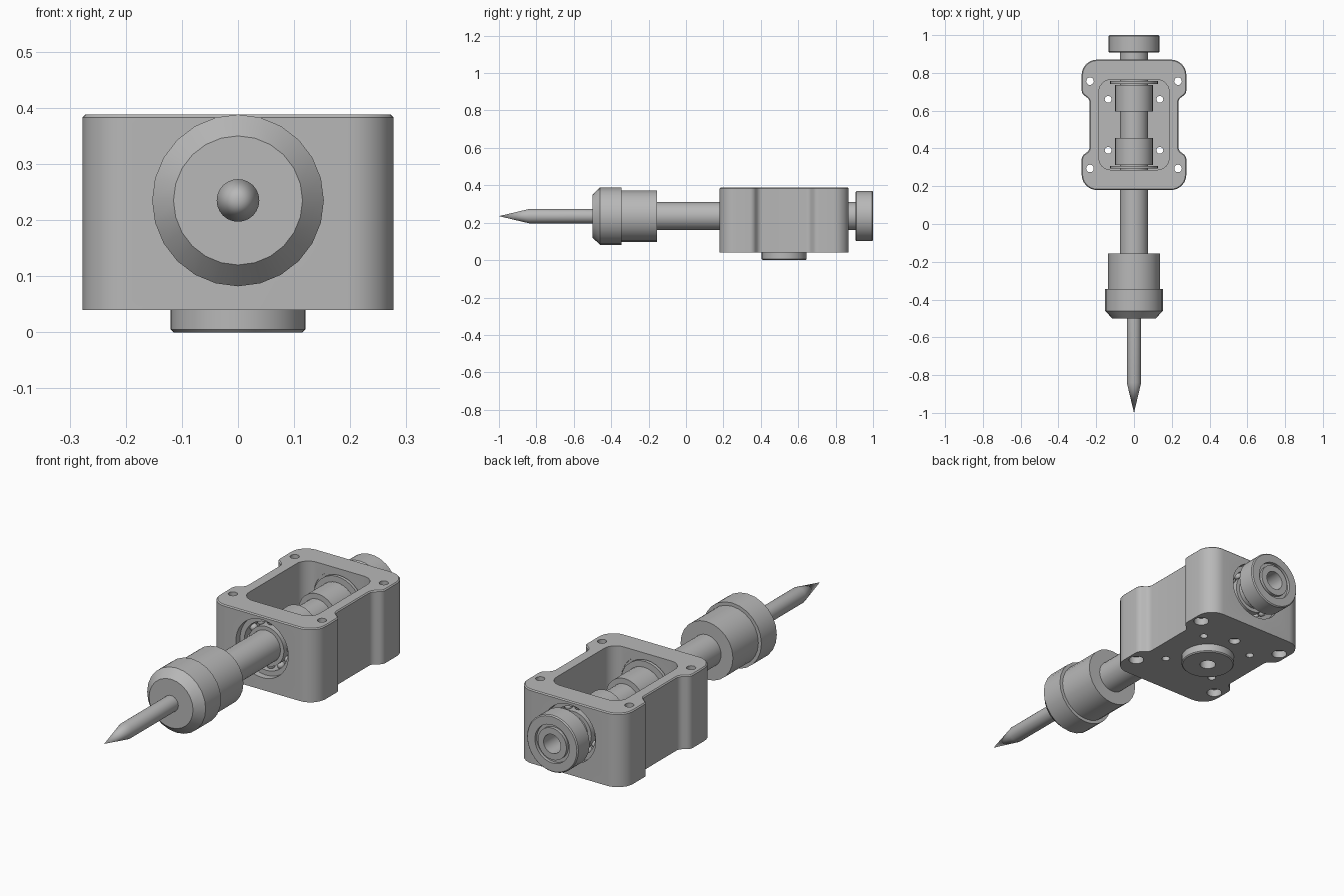
import bpy, bmesh, math
from mathutils import Vector, Matrix

cube = bpy.data.objects.get("Cube")
if cube:
    bpy.data.objects.remove(cube, do_unlink=True)

AXIS_Z = 0.235     # height of the spindle axis
MID_Y = 0.525      # centre of the housing
BASE = 0.04        # underside of the housing
TOP = 0.388
FLOOR = 0.085

steel = bpy.data.materials.new("machined grey")
steel.use_nodes = True
GREY = (0.48, 0.48, 0.48, 1)
steel.diffuse_color = GREY
steel.node_tree.nodes["Principled BSDF"].inputs["Base Color"].default_value = GREY


def finish(name, bm):
    bmesh.ops.remove_doubles(bm, verts=bm.verts, dist=1e-5)
    bmesh.ops.recalc_face_normals(bm, faces=bm.faces)
    mesh = bpy.data.meshes.new(name)
    bm.to_mesh(mesh)
    bm.free()
    mesh.materials.append(steel)
    ob = bpy.data.objects.new(name, mesh)
    bpy.context.collection.objects.link(ob)
    return ob


def smooth(ob):
    bpy.ops.object.select_all(action='DESELECT')
    ob.select_set(True)
    bpy.context.view_layer.objects.active = ob
    bpy.ops.object.shade_smooth_by_angle(angle=math.radians(30))


def lathe(name, profile, axis='Y', at=(0, 0, 0), sides=32, ring=False):
    """Revolve (radius, distance) points around an axis."""
    bm = bmesh.new()
    rows = []
    for r, t in profile:
        row = []
        for i in range(sides):
            a = math.tau * i / sides
            u, v = r * math.cos(a), r * math.sin(a)
            co = (u, t, v) if axis == 'Y' else (u, v, t)
            row.append(bm.verts.new(Vector(co) + Vector(at)))
        rows.append(row)
    pairs = list(zip(rows, rows[1:]))
    if ring:
        pairs.append((rows[-1], rows[0]))
    for p, q in pairs:
        for i in range(sides):
            j = (i + 1) % sides
            bm.faces.new((p[i], p[j], q[j], q[i]))
    return finish(name, bm)


def rod(name, r, t0, t1, **kw):
    return lathe(name, [(0, t0), (r, t0), (r, t1), (0, t1)], **kw)


def tube(name, r0, r1, t0, t1, **kw):
    return lathe(name, [(r0, t0), (r1, t0), (r1, t1), (r0, t1)], ring=True, **kw)


def filleted(corners, steps=6):
    """Round the corners (x, y, radius) of a closed outline."""
    out = []
    for i, (x, y, r) in enumerate(corners):
        p = Vector((x, y))
        a = (Vector(corners[i - 1][:2]) - p).normalized()
        b = (Vector(corners[(i + 1) % len(corners)][:2]) - p).normalized()
        half = a.angle(b) / 2
        c = p + (a + b).normalized() * r / math.sin(half)
        d = r / math.tan(half)
        s, e = p + a * d - c, p + b * d - c
        out += [c + s.lerp(e, k / steps).normalized() * r for k in range(steps + 1)]
    return out


def mirrored(quadrant):
    """Complete an outline from its first-quadrant corners."""
    right = [(x, -y, r) for x, y, r in reversed(quadrant)] + quadrant
    return right + [(-x, y, r) for x, y, r in reversed(right)]


def prism(name, corners, z0, z1, chamfer=0):
    bm = bmesh.new()
    base = bm.faces.new([bm.verts.new((p.x, p.y + MID_Y, z0)) for p in filleted(corners)])
    ext = bmesh.ops.extrude_face_region(bm, geom=[base], use_keep_orig=True)
    top = [v for v in ext["geom"] if isinstance(v, bmesh.types.BMVert)]
    bmesh.ops.translate(bm, verts=top, vec=(0, 0, z1 - z0))
    if chamfer:
        rim = [e for e in bm.edges if all(abs(v.co.z - z1) < 1e-6 for v in e.verts)]
        bmesh.ops.bevel(bm, geom=rim, offset=chamfer, segments=1, affect='EDGES')
    return finish(name, bm)


def cut(ob, cutters):
    bpy.context.view_layer.objects.active = ob
    for c in cutters:
        mod = ob.modifiers.new("cut", 'BOOLEAN')
        mod.operation, mod.solver, mod.object = 'DIFFERENCE', 'EXACT', c
        bpy.ops.object.modifier_apply(modifier=mod.name)
        bpy.data.objects.remove(c, do_unlink=True)


# Housing block with a narrowed waist
housing = prism("housing", mirrored([(0.235, 0.135, 0.035), (0.277, 0.165, 0.035),
                                     (0.277, 0.345, 0.08)]), BASE, TOP, 0.005)
cutters = [prism("pocket_cutter", mirrored([(0.185, 0.238, 0.06)]), FLOOR, 0.5)]

# Bearing bores through both end walls
cutters.append(rod("bore_cutter", 0.137, 0, 1.1, at=(0, 0, AXIS_Z), sides=48))

# Corner bolt holes with counterbores, and small floor holes
for sx in (-1, 1):
    for sy in (-1, 1):
        corner = (sx * 0.233, MID_Y + sy * 0.231, 0)
        inner = (sx * 0.137, MID_Y + sy * 0.135, 0)
        cutters += [
            rod("bolt_cutter", 0.02, -0.1, 0.5, axis='Z', at=corner, sides=20),
            rod("counterbore_cutter", 0.034, -0.1, BASE + 0.035, axis='Z', at=corner, sides=24),
            rod("floor_cutter", 0.018, -0.1, 0.12, axis='Z', at=inner, sides=20)]

# Centre hole and blind locating hole in the underside
cutters += [
    rod("centre_cutter", 0.036, -0.1, 0.12, axis='Z', at=(0, MID_Y, 0), sides=24),
    rod("locating_cutter", 0.026, -0.1, BASE + 0.025, axis='Z', at=(0, MID_Y + 0.19, 0), sides=24)]
cut(housing, cutters)
smooth(housing)

# Round mounting boss under the housing
smooth(lathe("mounting_boss", [(0.036, 0), (0.115, 0), (0.12, 0.005), (0.12, BASE),
                               (0.036, BASE)], axis='Z', at=(0, MID_Y, 0), sides=40, ring=True))

axis = dict(at=(0, 0, AXIS_Z))

# Spindle shaft with a bore in its rear end
smooth(lathe("spindle_shaft", [(0, -0.2), (0.075, -0.2), (0.075, 1), (0.045, 1),
                               (0.045, 0.88), (0, 0.88)], **axis))

# Rear knob with a shallow groove around the shaft end
smooth(lathe("rear_knob", [(0.07, 0.907), (0.129, 0.907), (0.134, 0.912), (0.134, 0.995),
                           (0.129, 1), (0.09, 1), (0.09, 0.985), (0.07, 0.985)],
             ring=True, sides=40, **axis))

# Bearing, retaining ring and spacer collar at each end of the housing
for side, s in (("front", -1), ("rear", 1)):
    def span(near, far):
        return sorted((MID_Y + s * near, MID_Y + s * far))
    smooth(tube(side + "_bearing_outer_race", 0.114, 0.137, *span(0.24, 0.315), **axis))
    smooth(tube(side + "_bearing_inner_race", 0.074, 0.093, *span(0.24, 0.315), **axis))
    smooth(tube(side + "_retaining_ring", 0.074, 0.126, *span(0.217, 0.232), **axis))
    smooth(tube(side + "_spacer_collar", 0.074, 0.1, *span(0.07, 0.212), **axis))
    balls = bmesh.new()
    for i in range(12):
        a = math.tau * i / 12
        pos = (0.1035 * math.cos(a), MID_Y + s * 0.278, AXIS_Z + 0.1035 * math.sin(a))
        bmesh.ops.create_uvsphere(balls, u_segments=12, v_segments=8, radius=0.018,
                                  matrix=Matrix.Translation(pos))
    smooth(finish(side + "_bearing_balls", balls))

# Chuck body and its wider chamfered nose
smooth(rod("chuck_body", 0.137, -0.345, -0.155, sides=24, **axis))
smooth(lathe("chuck_nose", [(0, -0.5), (0.115, -0.5), (0.153, -0.46), (0.153, -0.345),
                            (0, -0.345)], sides=24, **axis))

# Pointed tool bit
smooth(lathe("tool_bit", [(0, -1), (0.038, -0.84), (0.038, -0.49), (0, -0.49)],
             sides=24, **axis))
